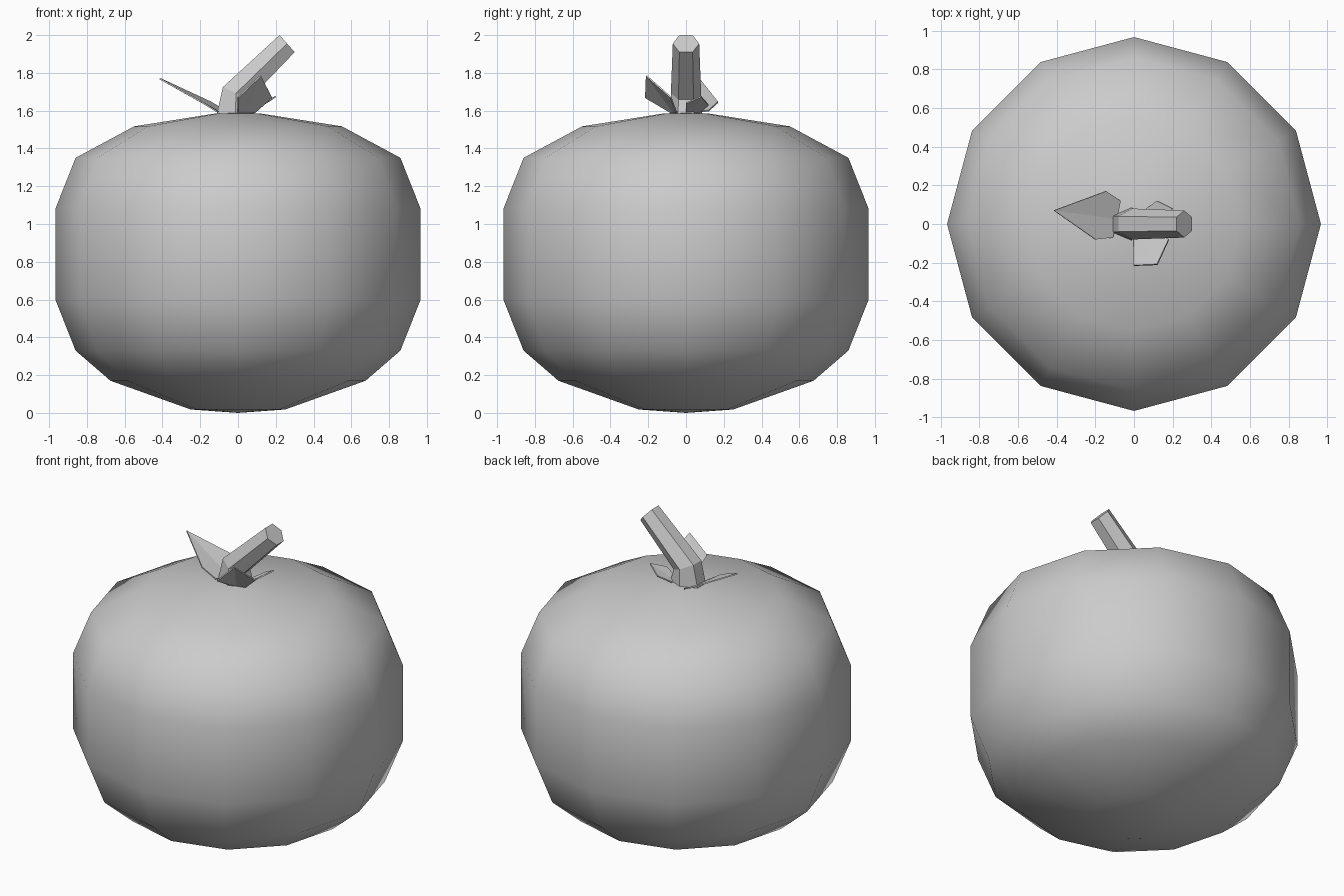
import bpy, bmesh, math
from mathutils import Vector

if "Cube" in bpy.data.objects:
    bpy.data.objects.remove(bpy.data.objects["Cube"])


def make_object(name, bm, smooth):
    bmesh.ops.recalc_face_normals(bm, faces=bm.faces[:])
    mesh = bpy.data.meshes.new(name)
    bm.to_mesh(mesh)
    bm.free()
    for p in mesh.polygons:
        p.use_smooth = smooth
    ob = bpy.data.objects.new(name, mesh)
    bpy.context.collection.objects.link(ob)
    return ob


def loft(bm, rings):
    for a, b in zip(rings, rings[1:]):
        n = len(a)
        for i in range(n):
            bm.faces.new((a[i], a[(i + 1) % n], b[(i + 1) % n], b[i]))


# Fruit body: twelve-sided lathe
profile = [(0.25, 0.018), (0.675, 0.17), (0.86, 0.33), (0.967, 0.60),
           (0.967, 1.08), (0.86, 1.35), (0.55, 1.517), (0.12, 1.585)]
bm = bmesh.new()
rings = [[bm.verts.new((r * math.cos(i * math.pi / 6), r * math.sin(i * math.pi / 6), z))
          for i in range(12)] for r, z in profile]
loft(bm, rings)
for ring, z in ((rings[0], 0.0), (rings[-1], 1.59)):
    c = bm.verts.new((0, 0, z))
    for i in range(12):
        bm.faces.new((ring[i], ring[(i + 1) % 12], c))
make_object("fruit_body", bm, True)

# Bent stem: outer and inner edge points (x, z) plus half width in y
sections = [((-0.115, 1.57), (0.085, 1.57), 0.085),
            ((-0.08, 1.725), (0.06, 1.66), 0.08),
            ((0.22, 2.0), (0.30, 1.91), 0.07)]
bm = bmesh.new()
rings = []
for outer, inner, w in sections:
    o, n = Vector((outer[0], 0, outer[1])), Vector((inner[0], 0, inner[1]))
    mid, half = (o + n) / 2, (n - o) / 2
    ring = []
    for i in range(6):
        a = math.radians(30 + 60 * i)
        ring.append(bm.verts.new(mid + half * (math.cos(a) / math.cos(math.pi / 6))
                                 + Vector((0, w * math.sin(a), 0))))
    rings.append(ring)
loft(bm, rings)
bm.faces.new(rings[0])
bm.faces.new(rings[-1])
make_object("stem", bm, False)


# Folded leaves: two base corners, two side corners, tip and a crease at the base
def leaf(name, base_a, side_a, tip, side_b, base_b, dip):
    bm = bmesh.new()
    mid = (Vector(base_a) + Vector(base_b)) / 2 + Vector(dip)
    a, sa, t, sb, b, m = [bm.verts.new(p) for p in (base_a, side_a, tip, side_b, base_b, mid)]
    bm.faces.new((m, a, sa, t))
    bm.faces.new((m, t, sb, b))
    ob = make_object(name, bm, False)
    mod = ob.modifiers.new("thickness", 'SOLIDIFY')
    mod.thickness = 0.008
    mod.offset = 0


leaf("leaf_left", (-0.07, 0.12, 1.60), (-0.145, 0.17, 1.645), (-0.415, 0.07, 1.77),
     (-0.20, -0.08, 1.65), (-0.11, -0.07, 1.595), (0, 0, -0.01))
leaf("leaf_front", (0.0, -0.08, 1.59), (0.0, -0.215, 1.67), (0.12, -0.21, 1.785),
     (0.18, -0.08, 1.67), (0.09, -0.05, 1.59), (-0.01, 0, 0))
leaf("leaf_back", (0.07, 0.0, 1.59), (0.14, 0.0, 1.64), (0.20, 0.08, 1.675),
     (0.12, 0.12, 1.63), (0.05, 0.07, 1.59), (0, 0, -0.005))
